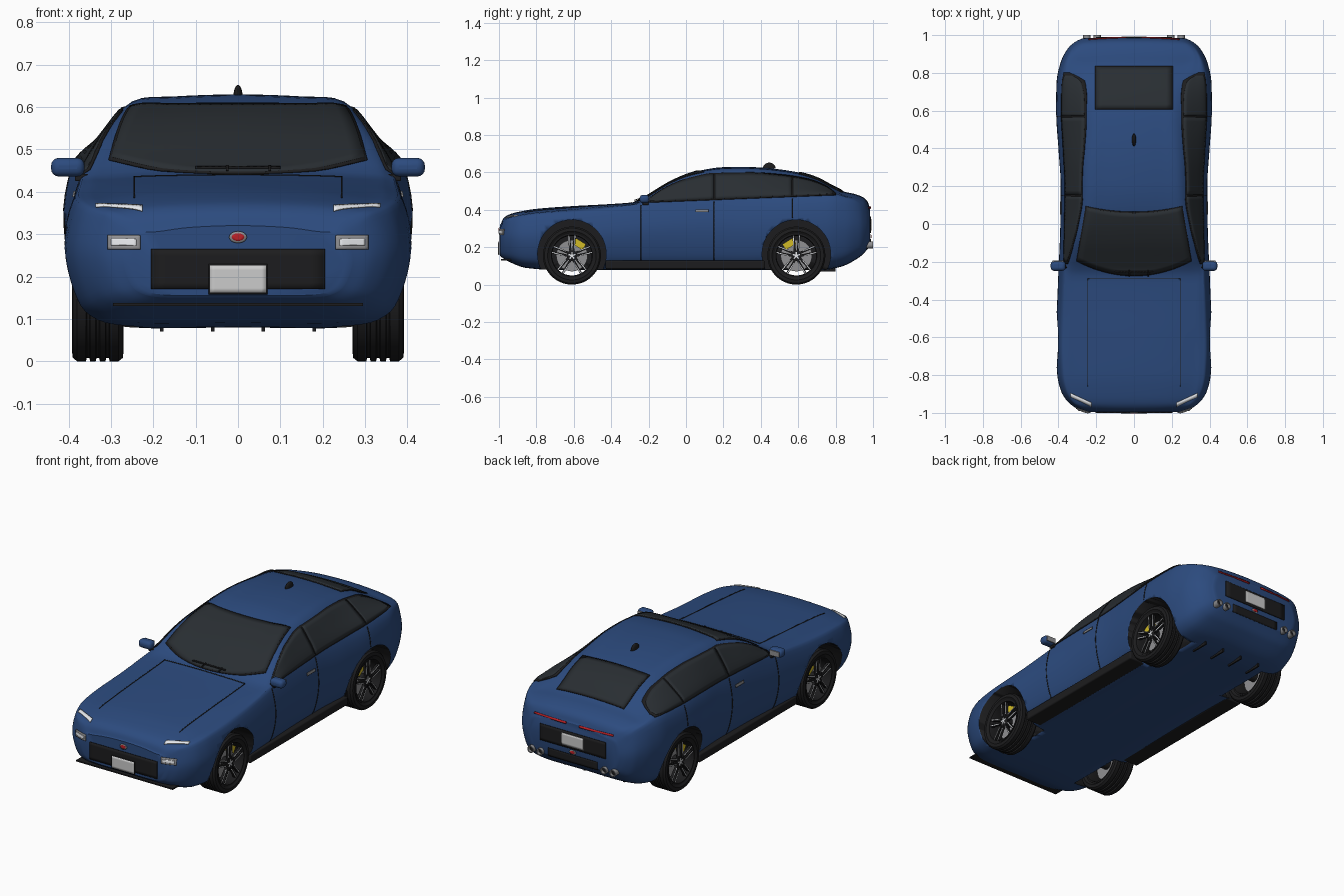
import bpy, bmesh, math
from mathutils import Vector
from mathutils.bvhtree import BVHTree

if "Cube" in bpy.data.objects:
    bpy.data.objects.remove(bpy.data.objects["Cube"])


def material(name, *rgb):
    m = bpy.data.materials.new(name)
    m.diffuse_color = (*rgb, 1)
    m.use_nodes = True
    m.node_tree.nodes["Principled BSDF"].inputs["Base Color"].default_value = m.diffuse_color
    return m


BLUE = material("blue_paint", .025, .07, .21)
BLACK = material("black_trim", .012, .012, .013)
GLASS = material("dark_glass", .022, .027, .032)
STEEL = material("steel", .28, .28, .29)
LIGHT = material("pale_lens", .8, .82, .85)
PLATE = material("plate_grey", .55, .55, .53)
RED = material("red_lens", .5, .015, .02)
YELLOW = material("yellow_caliper", .65, .5, .02)


def mesh(name, verts, faces, mat, mirror=False, bevel=0, solid=0):
    me = bpy.data.meshes.new(name)
    me.from_pydata([tuple(v) for v in verts], [], faces)
    bm = bmesh.new()
    bm.from_mesh(me)
    bmesh.ops.remove_doubles(bm, verts=bm.verts, dist=1e-5)
    bmesh.ops.recalc_face_normals(bm, faces=bm.faces)
    bm.to_mesh(me)
    bm.free()
    me.materials.append(mat)
    ob = bpy.data.objects.new(name, me)
    bpy.context.collection.objects.link(ob)
    bpy.ops.object.select_all(action='DESELECT')
    ob.select_set(True)
    bpy.context.view_layer.objects.active = ob
    bpy.ops.object.shade_smooth_by_angle()
    if solid:
        s = ob.modifiers.new("thickness", 'SOLIDIFY')
        s.thickness, s.offset = solid, 0
    if bevel:
        b = ob.modifiers.new("bevel", 'BEVEL')
        b.width, b.segments = bevel, 4
    if mirror:
        ob.modifiers.new("mirror", 'MIRROR')
    return ob


CUBE = [(0, 1, 3, 2), (4, 6, 7, 5), (0, 4, 5, 1), (2, 3, 7, 6), (0, 2, 6, 4), (1, 5, 7, 3)]


def box(name, xs, ys, zs, mat, mirror=False, bevel=0):
    return mesh(name, [(x, y, z) for x in xs for y in ys for z in zs], CUBE, mat, mirror, bevel)


def lathe(name, prof, c, mat, mirror=True, axis=0, n=64):
    vs, k = [], len(prof)
    for i in range(n):
        t = 2 * math.pi * i / n
        for a, r in prof:
            p, q = r * math.cos(t), r * math.sin(t)
            vs.append((a, c[1] + p, c[2] + q) if axis == 0 else (c[0] + p, a, c[2] + q))
    fs = [(i * k + j, i * k + (j + 1) % k, (i + 1) % n * k + (j + 1) % k, (i + 1) % n * k + j)
          for i in range(n) for j in range(k)]
    return mesh(name, vs, fs, mat, mirror)


def bars(name, segs, c, width, xs, mat):
    # flat bars in a wheel plane; each segment is a polar pair (angle, radius)
    vs, fs = [], []
    for s in segs:
        p, q = [Vector((0, c[1] + r * math.cos(a), c[2] + r * math.sin(a))) for a, r in s]
        d = (q - p).normalized()
        side = Vector((0, -d.z, d.y)) * width / 2
        fs += [tuple(i + len(vs) for i in f) for f in CUBE]
        vs += [e + side * g + Vector((x, 0, 0)) for x in xs for e in (p, q) for g in (-1, 1)]
    return mesh(name, vs, fs, mat, True)


def curve(keys, t):
    # monotone cubic through x, y pairs
    x, y = keys[0::2], keys[1::2]
    t = min(max(t, x[0]), x[-1])
    d = [(y[i + 1] - y[i]) / (x[i + 1] - x[i]) for i in range(len(x) - 1)]
    m = [d[0]] + [0 if a * b <= 0 else 2 * a * b / (a + b) for a, b in zip(d, d[1:])] + [d[-1]]
    i = max(j for j in range(len(d)) if x[j] <= t)
    h = x[i + 1] - x[i]
    s = (t - x[i]) / h
    return (y[i] * (1 + 2 * s) * (1 - s) ** 2 + m[i] * h * s * (1 - s) ** 2
            + y[i + 1] * s * s * (3 - 2 * s) + m[i + 1] * h * s * s * (s - 1))


# body outlines along the length
TOP = [-.99, .325, -.978, .352, -.95, .373, -.9, .388, -.8, .405, -.6, .42, -.4, .431, -.27, .442, -.19, .485,
       -.1, .54, 0, .586, .1, .615, .2, .628, .3, .63, .4, .626, .5, .616, .6, .6, .7, .57, .78, .528, .85, .496,
       .9, .485, .95, .465, .97, .445, .98, .42]
WIDE = [-.99, .27, -.97, .315, -.93, .36, -.88, .388, -.8, .406, -.65, .414, -.3, .402, 0, .39, .2, .388,
        .4, .4, .6, .413, .75, .41, .85, .39, .93, .35, .965, .31, .98, .28]
SHOULDER = [-.99, .29, -.95, .335, -.8, .365, -.5, .385, -.25, .415, 0, .44, .5, .455, .78, .465, .9, .435, .98, .37]
ROOF = [-.99, .2, -.95, .275, -.8, .31, -.19, .312, .09, .257, .3, .247, .55, .228, .7, .23, .8, .25, .88, .29,
        .95, .265, .98, .2]
DROP = [-.99, .015, -.8, .018, -.3, .008, 0, .01, .15, .016, .75, .015, .9, .02, .98, .02]
BASE = [-.99, .15, -.95, .125, -.85, .09, -.7, .08, .72, .08, .82, .095, .93, .15, .98, .2]


def section(y):
    zt, w, zs, wr, d, zb = [curve(k, y) for k in (TOP, WIDE, SHOULDER, ROOF, DROP, BASE)]
    h, ws, zr = zs - zb, w * .945, zt - d
    half = [(0, zb), (w * .62, zb), (w * .85, zb + .08 * h), (w * .95, zb + .28 * h), (w, zb + .64 * h), (ws, zs),
            ((ws + wr) / 2 + .009, (zs + zr) / 2 + .007), (wr, zr), (wr * .6, zt - .3 * d), (0, zt)]
    ext = [(-half[1][0], half[1][1])] + half + [(-half[-2][0], half[-2][1])]
    ring = []
    for a, b, c, e in zip(ext, ext[1:], ext[2:], ext[3:]):
        for j in range(4):
            s = j / 4
            ring.append(tuple(.5 * (2 * q + (r - p) * s + (2 * p - 5 * q + 4 * r - u) * s * s
                                    + (3 * q - p - 3 * r + u) * s ** 3) for p, q, r, u in zip(a, b, c, e)))
    ring.append(half[-1])
    return ring + [(-x, z) for x, z in ring[-2:0:-1]]


# painted body shell
N = 90
rings = []
for i in range(N + 1):
    y = -.005 + .985 * math.sin(math.pi / 2 * (2 * i / N - 1))
    rings.append([(x, y, z) for x, z in section(y)])
for r, at, dy in ((rings[0], 0, -.005), (rings[-1], N + 2, .004)):
    zc = sum(p[2] for p in r) / len(r)
    rings.insert(at, [(x * .94, y + dy, zc + (z - zc) * .94) for x, y, z in r])
K = len(rings[0])
verts = [p for r in rings for p in r]
faces = [(i * K + j, i * K + (j + 1) % K, (i + 1) * K + (j + 1) % K, (i + 1) * K + j)
         for i in range(len(rings) - 1) for j in range(K)]
faces += [tuple(range(K)), tuple(range(len(verts) - K, len(verts)))]
bvh = BVHTree.FromPolygons(verts, faces)
body = mesh("body_shell", verts, faces, BLUE)
body.data.materials.append(BLACK)

# wheel arches cut into the shell
AXLES = (-.61, .59)
for wy in AXLES:
    cutter = lathe("arch_cutter", [(.24, 0), (.24, .183), (.6, .183), (.6, 0)], (0, wy, .163), BLACK)
    cutter.hide_render = True
    m = body.modifiers.new("arch", 'BOOLEAN')
    m.operation, m.solver, m.object = 'DIFFERENCE', 'EXACT', cutter
    bpy.context.view_layer.objects.active = body
    bpy.ops.object.modifier_apply(modifier="arch")
    bpy.data.objects.remove(cutter)
for p in body.data.polygons:
    c = p.center
    inside = any(math.hypot(c.y - wy, c.z - .163) < .1835 for wy in AXLES) and abs(c.x) > .235
    p.material_index = int(inside and (abs(p.normal.x) < .05 or abs(c.x) < .245))

RAYS = {'front': Vector((0, 1, 0)), 'back': Vector((0, -1, 0)), 'side': Vector((-1, 0, 0)), 'top': Vector((0, 0, -1))}


def panel(name, f, view, mat, nu=12, nv=6, off=.003, mirror=False):
    # thin sheet laid on the body by projecting f(u, v)
    d, vs = RAYS[view], []
    for i in range(nu + 1):
        for j in range(nv + 1):
            a, b = f(i / nu, j / nv)
            o = (Vector((0, a, b)) if view == 'side' else Vector((a, b, 0)) if view == 'top' else Vector((a, 0, b))) - 2 * d
            hit, n = bvh.ray_cast(o, d)[:2]
            if hit is None:
                hit, n = bvh.find_nearest(o + d)[:2]
            vs.append(hit + (n if n.dot(d) < 0 else -n) * off)
    fs = [(i * (nv + 1) + j, (i + 1) * (nv + 1) + j, (i + 1) * (nv + 1) + j + 1, i * (nv + 1) + j + 1)
          for i in range(nu) for j in range(nv)]
    return mesh(name, vs, fs, mat, mirror, solid=.004)


def rect(name, a0, a1, b0, b1, view, mat, **kw):
    return panel(name, lambda u, v: (a0 + (a1 - a0) * u, b0 + (b1 - b0) * v), view, mat, **kw)


def oval(name, z, rx, rz, view, mat, off):
    panel(name, lambda u, v: (rx * v * math.cos(u * math.tau), z + rz * v * math.sin(u * math.tau)),
          view, mat, 24, 2, off)


# windscreen, rear and side windows with black surrounds
def screen(g):
    return lambda u, v: ((2 * u - 1) * (.305 - .05 * v - g),
                         (-.275 + g + .08 * (2 * u - 1) ** 2) * (1 - v) + (.065 - g + .03 * (2 * u - 1) ** 2) * v)


WTOP = [-.21, .452, -.1, .523, 0, .564, .15, .594, .35, .598, .5, .588, .65, .564, .75, .525, .8, .487]


def side_window(y0, y1, g):
    def f(u, v):
        y = y0 + (y1 - y0) * u
        lo, hi = .446 + .04 * y + g, curve(WTOP, y) - g
        return y, lo + (max(hi, lo + .002) - lo) * v
    return f


for name, g, mat, off in (("surround", 0, BLACK, .002), ("glass", .007, GLASS, .0035)):
    panel("windscreen_" + name, screen(g), 'top', mat, 20, 14, off)
    rect("rear_window_" + name, -.205 + g, .205 - g, .605 + g, .835 - g, 'top', mat, nu=14, nv=10, off=off)
panel("side_window_surround", side_window(-.21, .8, 0), 'side', BLACK, 48, 8, .002, True)
for y0, y1 in ((-.2, .147), (.155, .565), (.573, .785)):
    panel("side_window_glass", side_window(y0, y1, .006), 'side', GLASS, 18, 8, .0035, True)

# panel seams, handles and wipers
for y, z0, z1 in ((-.24, .13, .425), (.15, .13, .445), (.57, .355, .46)):
    rect("door_seam", y - .002, y + .002, z0, z1, 'side', BLACK, nu=1, nv=14, off=0, mirror=True)
rect("bonnet_side_seam", .243, .247, -.86, -.29, 'top', BLACK, nu=1, nv=24, off=0, mirror=True)
rect("bonnet_rear_seam", -.245, .245, -.292, -.288, 'top', BLACK, nu=16, nv=1, off=0)
rect("door_handle", .05, .12, .386, .4, 'side', STEEL, off=.008, mirror=True)
rect("wiper_blade", -.1, .1, -.253, -.246, 'top', BLACK, nv=1, off=.009)
for x in (-.025, .075):
    rect("wiper_arm", x - .003, x + .003, -.275, -.24, 'top', BLACK, nu=1, off=.01)

# nose: grille, lamps, number plate, badge, splitter
rect("front_grille", -.205, .205, .17, .265, 'front', BLACK)
rect("front_plate_frame", -.07, .07, .158, .23, 'front', BLACK, off=.005)
rect("front_plate", -.066, .066, .162, .226, 'front', PLATE, off=.007)
rect("fog_lamp_frame", .23, .306, .264, .297, 'front', STEEL, mirror=True)
rect("fog_lamp_lens", .24, .297, .273, .288, 'front', LIGHT, off=.006, mirror=True)
panel("headlamp", lambda u, v: (.225 + .11 * u, -.955 + .05 * u + .02 * (v - .5)), 'top', LIGHT, 12, 2, .003, True)
oval("front_badge_rim", .293, .021, .014, 'front', STEEL, .004)
oval("front_badge", .293, .015, .009, 'front', RED, .006)
box("front_splitter", (-.295, .295), (-.99, -.9), (.13, .137), BLACK)

# tail: lamps, panels, plate, badge, exhausts, fins
panel("tail_lamp", lambda u, v: (.04 + .2 * u, .405 + .009 * v), 'back', RED, 12, 2, .004, True)
rect("rear_panel", -.2, .2, .275, .365, 'back', BLACK)
rect("rear_plate", -.066, .066, .288, .352, 'back', PLATE, off=.007)
oval("rear_badge_rim", .258, .02, .012, 'back', STEEL, .004)
oval("rear_badge", .258, .014, .008, 'back', RED, .006)
rect("rear_lower_grille", -.15, .15, .2, .243, 'back', BLACK)
for x in (.195, .25):
    lathe("exhaust_pipe", [(.9, .019), (1, .019), (1, .014), (.9, .014)], (x, 0, .212), STEEL, axis=1, n=24)
    lathe("exhaust_core", [(.9, 0), (.9, .015), (.985, .015), (.985, 0)], (x, 0, .212), BLACK, axis=1, n=24)
for x in (.06, .18):
    box("diffuser_fin", (x - .004, x + .004), (.7, .8), (.07, .1), BLACK, True)

# sills, door mirrors, roof aerial
box("side_sill", (.28, .378), (-.43, .42), (.083, .13), BLACK, True, .008)
box("door_mirror", (.362, .441), (-.248, -.196), (.436, .48), BLUE, True, .018)
box("door_mirror_glass", (.374, .431), (-.2, -.194), (.444, .472), STEEL, True)
box("door_mirror_arm", (.33, .385), (-.232, -.2), (.425, .442), BLACK, True, .004)
aerial = []
for i in range(13):
    t = i / 12 * math.pi / 2
    aerial.append((.622 + .03 * math.sin(t), math.cos(t)))
mesh("roof_aerial", [(.011 * r * math.cos(a * math.tau / 20), .445 + .034 * r * math.sin(a * math.tau / 20), z)
                     for z, r in aerial for a in range(20)],
     [(i * 20 + a, i * 20 + (a + 1) % 20, i * 20 + 20 + (a + 1) % 20, i * 20 + 20 + a)
      for i in range(12) for a in range(20)], BLACK)

# wheels
tread = [(g + dx, r) for g in (.308, .331, .354)
         for dx, r in ((-.005, .155), (-.003, .147), (.003, .147), (.005, .155))]
for label, wy, ca in (("front", AXLES[0], 1.02), ("rear", AXLES[1], math.pi - 1.02)):
    c = (0, wy, .155)
    lathe(label + "_tyre", [(.285, .115), (.27, .13), (.272, .147), (.282, .155)] + tread
          + [(.38, .155), (.39, .147), (.392, .13), (.382, .115)], c, BLACK)
    lathe(label + "_rim", [(.28, .118), (.386, .118), (.386, .11), (.376, .106), (.29, .106), (.28, .11)], c, BLACK)
    lathe(label + "_brake_disc", [(.33, 0), (.33, .084), (.342, .084), (.342, 0)], c, STEEL)
    lathe(label + "_hub", [(.27, 0), (.27, .028), (.375, .028), (.38, .02), (.38, 0)], c, BLACK, n=32)
    bars(label + "_caliper", [((ca - .42, .08), (ca + .42, .08))], c, .036, (.322, .362), YELLOW)
    arms = [math.pi / 2 + k * math.tau / 5 for k in range(5)]
    pairs = [((a + s * .35, .022), (a + s * .15, .11)) for a in arms for s in (-1, 1)]
    bars(label + "_spokes", pairs, c, .012, (.366, .38), BLACK)
    bars(label + "_spoke_faces", [((p[0], .04), q) for p, q in pairs], c, .004, (.378, .382), LIGHT)
    bars(label + "_hub_star", [((a, 0), (a, .02)) for a in arms], c, .007, (.376, .384), LIGHT)
